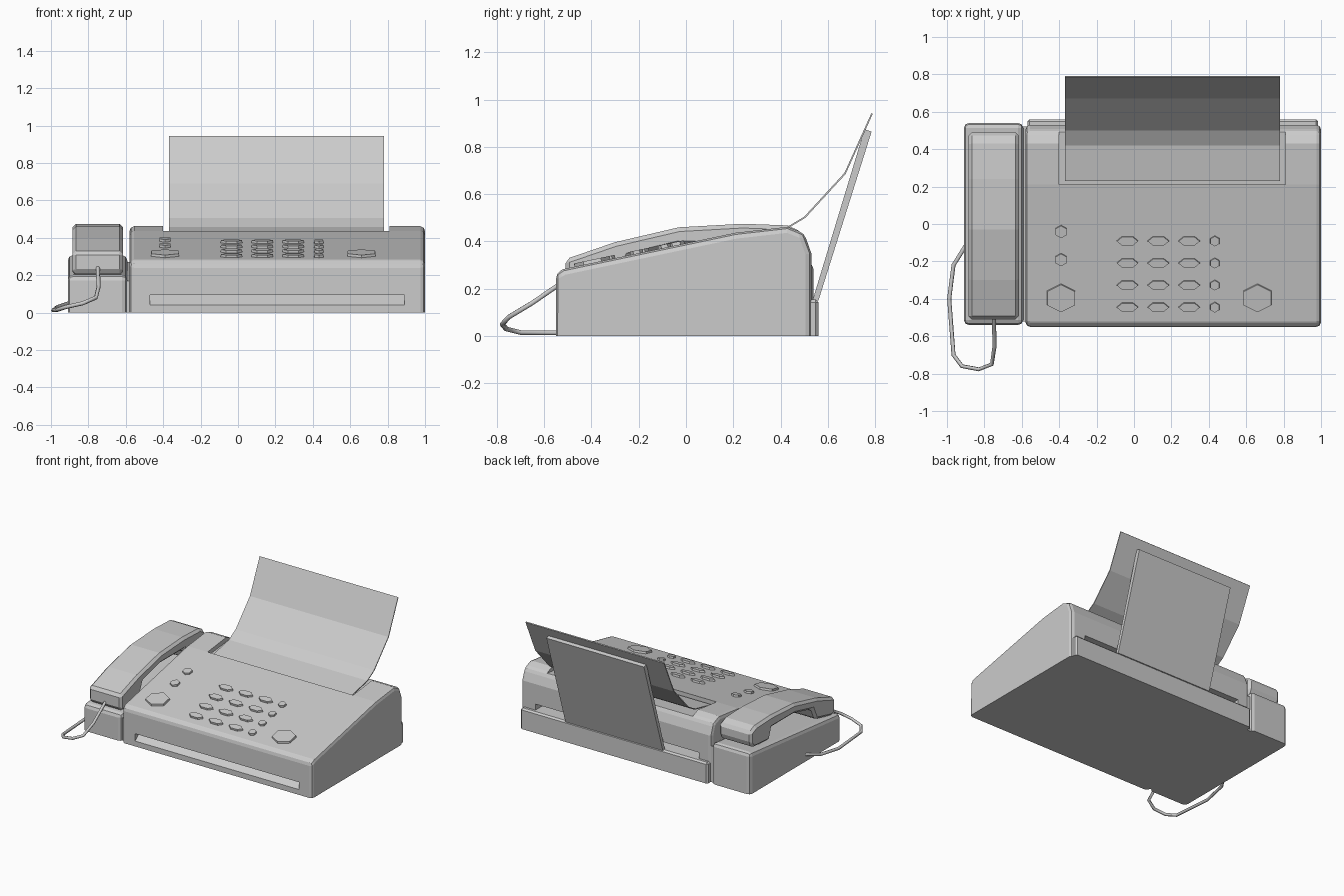
import bpy, bmesh, math
from mathutils import Matrix

cube = bpy.data.objects.get("Cube")
if cube:
    bpy.data.objects.remove(cube, do_unlink=True)

grey = bpy.data.materials.new("plain_grey")
grey.use_nodes = True
grey.diffuse_color = (0.6, 0.6, 0.6, 1)
grey.node_tree.nodes["Principled BSDF"].inputs["Base Color"].default_value = (0.6, 0.6, 0.6, 1)


def make_object(name, bm):
    bmesh.ops.recalc_face_normals(bm, faces=bm.faces)
    mesh = bpy.data.meshes.new(name)
    bm.to_mesh(mesh)
    bm.free()
    mesh.materials.append(grey)
    obj = bpy.data.objects.new(name, mesh)
    bpy.context.collection.objects.link(obj)
    return obj


def extrude_profile(name, profile, x0, x1, bevel=0, segments=1, keep_bottom=True):
    """Extrude a (y, z) outline along x and bevel its sharp edges."""
    bm = bmesh.new()
    face = bm.faces.new([bm.verts.new((x0, y, z)) for y, z in profile])
    new = bmesh.ops.extrude_face_region(bm, geom=[face])["geom"]
    bmesh.ops.translate(bm, vec=(x1 - x0, 0, 0),
                        verts=[g for g in new if isinstance(g, bmesh.types.BMVert)])
    bmesh.ops.recalc_face_normals(bm, faces=bm.faces)
    if bevel:
        sharp = [e for e in bm.edges if e.calc_face_angle(0) > math.radians(35)
                 and not (keep_bottom and all(v.co.z < 0.01 for v in e.verts))]
        bmesh.ops.bevel(bm, geom=sharp, offset=bevel, segments=segments,
                        profile=0.5, affect='EDGES', clamp_overlap=True)
    return make_object(name, bm)


def box_profile(y0, y1, z0, z1):
    return [(y0, z0), (y1, z0), (y1, z1), (y0, z1)]


def cut(target, cutter):
    mod = target.modifiers.new("cut", 'BOOLEAN')
    mod.object = cutter
    mod.solver = 'EXACT'
    graph = bpy.context.evaluated_depsgraph_get()
    mesh = bpy.data.meshes.new_from_object(target.evaluated_get(graph))
    target.modifiers.clear()
    target.data = mesh
    bpy.data.objects.remove(cutter, do_unlink=True)


# Main body: wedge with chamfered edges
body = extrude_profile("body", [
    (-0.55, 0), (0.53, 0), (0.53, 0.35), (0.5, 0.435), (0.43, 0.462),
    (0.21, 0.437), (-0.52, 0.283), (-0.55, 0.265)], -0.58, 1.0, 0.025, 2)

# Paper well, front output slot and rear slot
cut(body, extrude_profile("well_cutter", [
    (0.21, 0.405), (0.6, 0.447), (0.6, 0.6), (0.21, 0.6)], -0.4, 0.81))
cut(body, extrude_profile("slot_cutter", [
    (-0.6, 0.04), (-0.55, 0.04), (-0.48, 0.095), (-0.6, 0.095)], -0.47, 0.89))
cut(body, extrude_profile("rear_cutter", box_profile(0.45, 0.6, 0.155, 0.2), -0.48, 0.88))

# Rear ledge
extrude_profile("rear_ledge", box_profile(0.4, 0.56, 0, 0.155), -0.57, 0.985, 0.012)

# Paper sheet and its back support
path = [(0.23, 0.417), (0.42, 0.457), (0.5, 0.505), (0.67, 0.69), (0.785, 0.945)]
under = [(y + 0.005, z - 0.005) for y, z in reversed(path)]
extrude_profile("paper_sheet", path + under, -0.37, 0.78)
extrude_profile("paper_support", [
    (0.535, 0.15), (0.56, 0.15), (0.785, 0.865), (0.755, 0.875)], -0.2, 0.61)

# Handset cradle and the bridge joining it to the body
extrude_profile("cradle", [
    (-0.54, 0), (0.54, 0), (0.54, 0.31), (-0.54, 0.2)], -0.91, -0.592, 0.028, 2)
extrude_profile("cradle_bridge", [
    (-0.52, 0), (0.52, 0), (0.52, 0.27), (-0.52, 0.17)], -0.61, -0.57)

# Handset: curved handle with a cup at each end
extrude_profile("handset", [
    (-0.51, 0.325), (-0.3, 0.397), (-0.03, 0.46), (0.24, 0.475), (0.43, 0.468),
    (0.49, 0.44), (0.49, 0.35), (0.46, 0.315), (0.27, 0.3), (0.24, 0.385),
    (-0.03, 0.385), (-0.24, 0.335), (-0.28, 0.245), (-0.47, 0.2), (-0.51, 0.215)],
    -0.885, -0.615, 0.018, 1, False)

# Handset cord
curve = bpy.data.curves.new("cord", 'CURVE')
curve.dimensions = '3D'
curve.bevel_depth = 0.011
curve.bevel_resolution = 1
curve.use_fill_caps = True
points = [(-0.75, -0.49, 0.25), (-0.745, -0.65, 0.14), (-0.76, -0.75, 0.08),
          (-0.83, -0.777, 0.05), (-0.92, -0.76, 0.03), (-0.965, -0.7, 0.015),
          (-0.988, -0.4, 0.012), (-0.965, -0.22, 0.03), (-0.89, -0.1, 0.055)]
spline = curve.splines.new('POLY')
spline.points.add(len(points) - 1)
for p, co in zip(spline.points, points):
    p.co = (*co, 1)
curve.materials.append(grey)
bpy.context.collection.objects.link(bpy.data.objects.new("cord", curve))

# Six-sided buttons lying on the sloped panel
SLOPE = (0.437 - 0.283) / (0.21 + 0.52)


def button(name, x, y, rx, ry, turn=0, height=0.014):
    bm = bmesh.new()
    bmesh.ops.create_cone(bm, cap_ends=True, segments=6, radius1=1, radius2=0.94,
                          depth=height * 2, matrix=Matrix.Rotation(turn, 4, 'Z'))
    for v in bm.verts:
        v.co.x *= rx
        v.co.y *= ry
    obj = make_object(name, bm)
    obj.location = (x, y, 0.283 + SLOPE * (y + 0.52))
    obj.rotation_euler.x = math.atan(SLOPE)


POINT_X = math.radians(90)
for row in range(4):
    y = -0.09 - row * 0.118
    for col in range(3):
        button("key", -0.035 + col * 0.165, y, 0.06, 0.029, POINT_X)
    button("small_key", 0.432, y, 0.029, 0.029)
for y in (-0.04, -0.19):
    button("round_key", -0.39, y, 0.036, 0.036)
for x in (-0.39, 0.66):
    button("large_key", x, -0.395, 0.09, 0.08)
